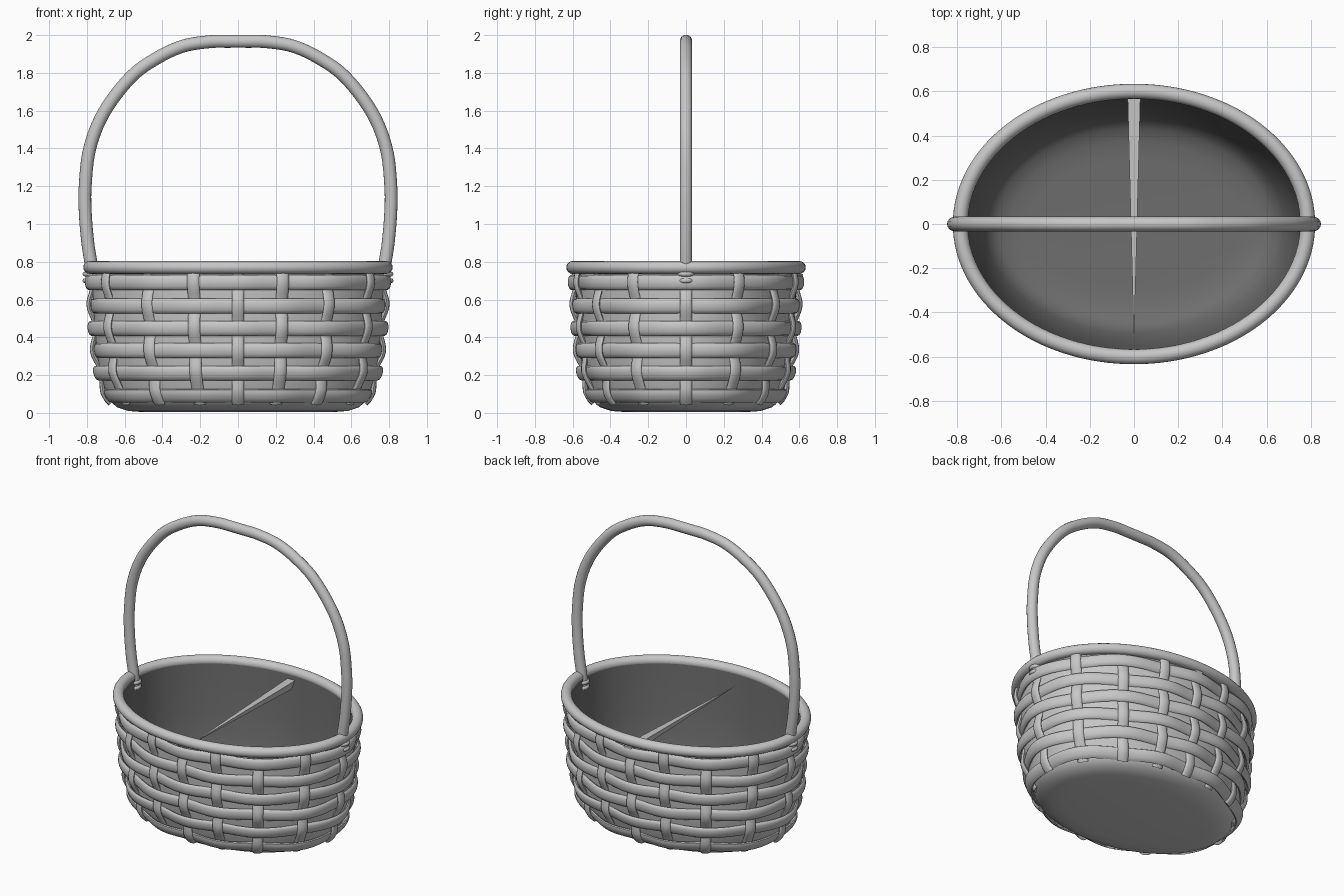
import bpy, bmesh, math
from mathutils import Vector
from math import sin, cos, pi, radians

if "Cube" in bpy.data.objects:
    bpy.data.objects.remove(bpy.data.objects["Cube"])


def material(name, v):
    m = bpy.data.materials.new(name)
    m.diffuse_color = (v, v, v, 1)
    m.use_nodes = True
    m.node_tree.nodes["Principled BSDF"].inputs["Base Color"].default_value = m.diffuse_color
    return m


wicker = material("grey_wicker", 0.57)
dark = material("dark_lining", 0.155)
UP = Vector((0, 0, 1))
STAKES = 16

# half width of the basket wall by height
WALL = [(.50, .004), (.58, .01), (.64, .03), (.675, .06), (.70, .11), (.725, .2),
        (.745, .3), (.758, .45), (.768, .6), (.775, .77)]
ROWS = [.09, .21, .33, .447, .566, .69]


def half_width(z):
    for (w0, z0), (w1, z1) in zip(WALL, WALL[1:]):
        if z <= z1:
            return w0 + (w1 - w0) * max(0, (z - z0) / (z1 - z0))
    return WALL[-1][0]


def angle(u):
    """Angle of stake position u, spaced evenly along the oval."""
    a = 2 * pi * u / STAKES
    return a - radians(7) * sin(2 * a)


def oval(t, w, z, off=0):
    """Point on the oval and its outward direction."""
    b = w - .185
    n = Vector((sin(t) / w, -cos(t) / b, 0)).normalized()
    return Vector((w * sin(t), -b * cos(t), z)) + n * off, n


def finish(name, bm, mat, smooth=50):
    bmesh.ops.recalc_face_normals(bm, faces=bm.faces)
    me = bpy.data.meshes.new(name)
    bm.to_mesh(me)
    bm.free()
    me.materials.append(mat)
    ob = bpy.data.objects.new(name, me)
    bpy.context.collection.objects.link(ob)
    bpy.ops.object.select_all(action='DESELECT')
    bpy.context.view_layer.objects.active = ob
    ob.select_set(True)
    if smooth:
        bpy.ops.object.shade_smooth_by_angle(angle=radians(smooth))
    return ob


def bridge(bm, rings, closed=False):
    pairs = list(zip(rings, rings[1:])) + ([(rings[-1], rings[0])] if closed else [])
    for r, s in pairs:
        for i in range(len(r)):
            j = (i + 1) % len(r)
            bm.faces.new((r[i], r[j], s[j], s[i]))


def tube(name, frames, closed=False, sides=12):
    """Sweep an ellipse through frames of (centre, axis a, axis b)."""
    bm = bmesh.new()
    rings = [[bm.verts.new(c + a * cos(2 * pi * k / sides) + b * sin(2 * pi * k / sides))
              for k in range(sides)] for c, a, b in frames]
    bridge(bm, rings, closed)
    if not closed:
        bm.faces.new(rings[0])
        bm.faces.new(rings[-1])
    return finish(name, bm, wicker)


def bowl(name, off, lift, mat):
    bm = bmesh.new()
    rings = [[bm.verts.new(oval(2 * pi * k / 96, w, z + lift * (1 - z / .77), off)[0])
              for k in range(96)] for w, z in WALL]
    bridge(bm, rings)
    bm.faces.new(rings[0])
    return finish(name, bm, mat)


# body: outer wall with base, and dark inner lining
bowl("basket_wall", 0, 0, wicker)
bowl("inner_lining", -.022, .012, dark)

# horizontal woven bands
for row, z in enumerate(ROWS):
    frames = []
    for k in range(192):
        u = k * STAKES / 192
        off = .010 - .012 * cos(pi * (u + row))
        c, n = oval(angle(u), half_width(z), z, off)
        slope = (half_width(z + .03) - half_width(z - .03)) / .06
        along = (UP + n * slope).normalized()
        frames.append((c, n * .017, along * .039))
    tube("woven_band_%d" % (row + 1), frames, True)

# upright stakes, passing over and under the bands
for s in range(STAKES):
    frames = []
    t = angle(s)
    for k in range(37):
        z = .05 + .70 * k / 36
        ease = min(1, .45 + (z - .05) * 3)
        off = .008 + .014 * ease * cos(pi * (s + (z - .09) / .12))
        c, n = oval(t, half_width(z), z, off)
        slope = (half_width(z + .02) - half_width(z - .02)) / .04
        out = (n - UP * slope).normalized()
        frames.append((c, out * .014, n.cross(UP) * .033))
    tube("upright_stake_%d" % (s + 1), frames)

# thick rim
frames = []
for k in range(128):
    c, n = oval(2 * pi * k / 128, .785, .77)
    frames.append((c, n * .034, UP * .034))
tube("rim", frames, True, 16)

# arched handle through a smooth mirrored path
half = [(.77, .68), (.777, .78), (.795, .9), (.808, 1.05), (.809, 1.2), (.785, 1.4),
        (.71, 1.59), (.57, 1.775), (.43, 1.878), (.29, 1.942), (.15, 1.965), (.05, 1.967)]
pts = [Vector((x, 0, z)) for x, z in half] + [Vector((-x, 0, z)) for x, z in reversed(half)]
ext = [pts[0]] + pts + [pts[-1]]
path = []
for p0, p1, p2, p3 in zip(ext, ext[1:], ext[2:], ext[3:]):
    for k in range(6):
        h = k / 6
        path.append(.5 * (2 * p1 + (p2 - p0) * h + (2 * p0 - 5 * p1 + 4 * p2 - p3) * h ** 2
                          + (3 * p1 - p0 - 3 * p2 + p3) * h ** 3))
path.append(pts[-1])
frames = []
for i, p in enumerate(path):
    d = (path[min(i + 1, len(path) - 1)] - path[max(i - 1, 0)]).normalized()
    side = Vector((0, 1, 0))
    frames.append((p, d.cross(side) * .034, side * .033))
tube("handle", frames, False, 16)

# lashing rings at both handle ends
for sx, label in ((1, "right"), (-1, "left")):
    for i, z in enumerate((.70, .735)):
        frames = []
        for k in range(32):
            a = 2 * pi * k / 32
            n = Vector((cos(a), sin(a), 0))
            c = Vector((sx * .775 + .038 * cos(a), .036 * sin(a), z))
            frames.append((c, n * .010, UP * .012))
        tube("lashing_%s_%d" % (label, i + 1), frames, True, 8)

# thin tapering splint across the opening
bm = bmesh.new()
base = [bm.verts.new(v) for v in ((-.03, .62, .735), (.03, .62, .735), (0, .62, .665))]
tip = bm.verts.new((0, -.54, .705))
bm.faces.new(base)
for i in range(3):
    bm.faces.new((base[i], base[(i + 1) % 3], tip))
finish("cross_splint", bm, wicker, 0)
